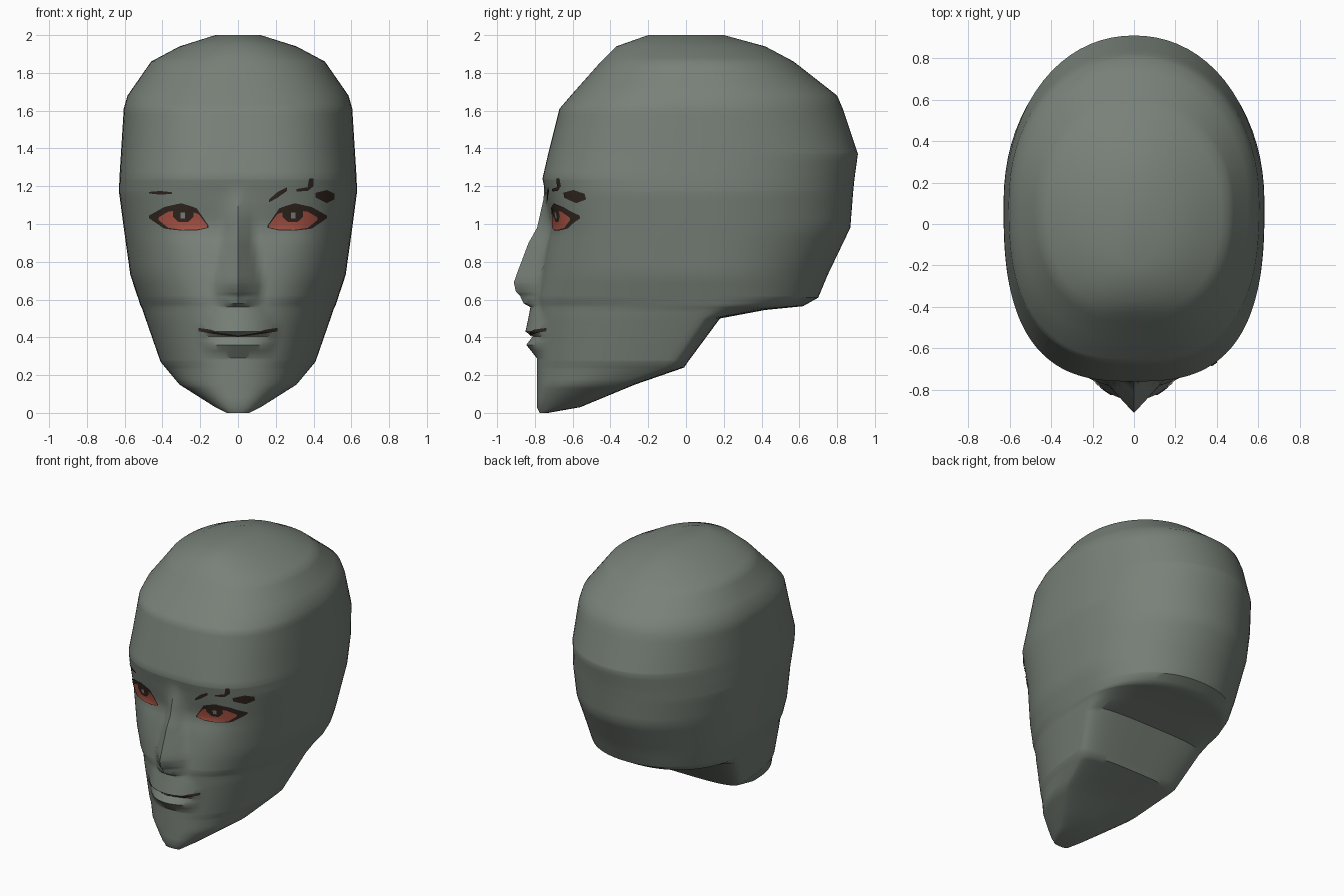
import bpy, bmesh, math

if "Cube" in bpy.data.objects:
    bpy.data.objects.remove(bpy.data.objects["Cube"])

def material(name, rgb):
    m = bpy.data.materials.new(name)
    m.diffuse_color = (*rgb, 1)
    m.use_nodes = True
    m.node_tree.nodes["Principled BSDF"].inputs["Base Color"].default_value = m.diffuse_color
    return m

SKIN = material("grey_green_skin", (0.19, 0.22, 0.19))
DARK = material("dark_brown", (0.032, 0.02, 0.014))
RED = material("eye_red", (0.42, 0.09, 0.06))
GLINT = material("eye_glint", (0.25, 0.24, 0.21))

# Head slices: z, half width, front y, back y, y of widest point, front and back roundness
SLICES = [
    (0.00, .06, -.775, -.73, -.75, 2.5, 2.0),
    (0.03, .12, -.79, -.56, -.62, 2.5, 2.5),
    (0.15, .31, -.79, -.27, -.36, 2.2, 3.0),
    (0.24, .385, -.79, -.01, -.13, 2.2, 3.5),
    (0.27, .41, -.79, .01, -.10, 2.2, 3.5),
    (0.50, .49, -.79, .18, .05, 2.3, 3.5),
    (0.545, .505, -.79, .42, .08, 2.3, 2.4),
    (0.565, .515, -.79, .62, .10, 2.3, 2.2),
    (0.61, .53, -.79, .70, .10, 2.4, 2.2),
    (0.73, .57, -.77, .75, .10, 2.5, 2.1),
    (0.98, .605, -.72, .87, .10, 2.8, 2.1),
    (1.17, .63, -.745, .885, .10, 2.8, 2.1),
    (1.24, .628, -.76, .892, .10, 2.8, 2.1),
    (1.37, .62, -.73, .91, .10, 2.7, 2.1),
    (1.61, .605, -.67, .83, .10, 2.6, 2.1),
    (1.68, .585, -.61, .80, .10, 2.5, 2.1),
    (1.86, .46, -.45, .57, .08, 2.3, 2.1),
    (1.94, .31, -.37, .42, .03, 2.1, 2.0),
    (2.00, .12, -.20, .20, .00, 2.0, 2.0),
]
# Forward bumps of the centre line: z, depth, half width
NOSE = [(.56, 0, .10), (.58, .04, .12), (.64, .115, .13), (.69, .135, .13),
        (.90, .098, .09), (1.13, .015, .07), (1.2, 0, .07)]
LIPS = [(.29, 0, .18), (.36, .055, .2), (.405, .022, .22), (.43, .06, .22),
        (.50, .045, .18), (.58, .03, .12), (.62, 0, .1)]

def lookup(table, z):
    if z <= table[0][0]:
        return table[0][1:]
    for a, b in zip(table, table[1:]):
        if z <= b[0]:
            t = (z - a[0]) / (b[0] - a[0])
            return tuple(p + (q - p) * t for p, q in zip(a[1:], b[1:]))
    return table[-1][1:]

def round_y(u, n):
    return max(0, 1 - min(1, abs(u)) ** n) ** (1 / n)

def front(x, z):
    """y of the face surface at x, z"""
    w, yf, yb, ym, nf, nb = lookup(SLICES, z)
    x = abs(x)
    y = ym + (yf - ym) * round_y(x / w, nf)
    d, hw = lookup(NOSE, z)
    y -= d * max(0, 1 - x / hw)
    d, hw = lookup(LIPS, z)
    y -= d * max(0, 1 - (x / hw) ** 2)
    # shallow eye socket
    y += .015 * math.exp(-((x - .22) / .12) ** 2 - ((z - 1.0) / .1) ** 2)
    return y

def make_object(name, verts, faces, mat, mirror=False):
    me = bpy.data.meshes.new(name)
    me.from_pydata(verts, [], faces)
    me.materials.append(mat)
    bm = bmesh.new()
    bm.from_mesh(me)
    if mirror:
        geom = bm.verts[:] + bm.edges[:] + bm.faces[:]
        bmesh.ops.mirror(bm, geom=geom, axis='X', merge_dist=0.0001)
        bmesh.ops.remove_doubles(bm, verts=bm.verts, dist=0.0001)
        bmesh.ops.recalc_face_normals(bm, faces=bm.faces)
    bm.to_mesh(me)
    bm.free()
    ob = bpy.data.objects.new(name, me)
    bpy.context.collection.objects.link(ob)
    bpy.ops.object.select_all(action='DESELECT')
    ob.select_set(True)
    bpy.context.view_layer.objects.active = ob
    bpy.ops.object.shade_smooth_by_angle(angle=math.radians(35))
    return ob

# Head: half loft of slices, mirrored
def build_head():
    levels = sorted({s[0] for s in SLICES} | {n[0] for n in NOSE} | {n[0] for n in LIPS}
                    | {round(.08 + .05 * i, 3) for i in range(37)})
    nf_steps, nb_steps = 32, 18
    verts, faces = [], []
    for z in levels:
        w, yf, yb, ym, nf, nb = lookup(SLICES, z)
        for i in range(nf_steps + 1):
            x = w * math.sin(math.pi / 2 * i / nf_steps)
            verts.append((x, front(x, z), z))
        for i in range(nb_steps - 1, -1, -1):
            u = math.sin(math.pi / 2 * i / nb_steps)
            verts.append((w * u, ym + (yb - ym) * round_y(u, nb), z))
    n = nf_steps + nb_steps + 1
    for r in range(len(levels) - 1):
        for c in range(n - 1):
            a = r * n + c
            faces.append((a, a + 1, a + n + 1, a + n))
    last = (len(levels) - 1) * n
    faces.append(tuple(range(n)))
    faces.append(tuple(range(last, last + n)))
    make_object("head", verts, faces, SKIN, mirror=True)

# Painted plate that hugs the face; stations are (x, low z, high z)
def plate(name, stations, mat, lift, side=1, cols=20, rows=6):
    verts, faces = [], []
    x0, x1 = stations[0][0], stations[-1][0]
    for c in range(cols + 1):
        x = x0 + (x1 - x0) * c / cols
        lo, hi = lookup(stations, x)
        for r in range(rows + 1):
            z = lo + (hi - lo) * r / rows
            verts.append((side * x, front(x, z) - lift, z))
    for c in range(cols):
        for r in range(rows):
            a = c * (rows + 1) + r
            f = (a, a + rows + 1, a + rows + 2, a + 1)
            faces.append(f if side > 0 else f[::-1])
    make_object(name, verts, faces, mat)

build_head()

# Eyes
for side, label in ((1, "right"), (-1, "left")):
    plate(label + "_eye_lid", [(.155, .98, .99), (.22, .965, 1.085), (.30, .965, 1.11),
                               (.39, .975, 1.09), (.47, 1.03, 1.045)], DARK, .005, side)
    plate(label + "_eye", [(.165, .982, .995), (.21, .972, 1.055), (.30, .969, 1.075),
                           (.37, .98, 1.065), (.42, 1.02, 1.035)], RED, .007, side)
    plate(label + "_pupil", [(.235, 1.04, 1.07), (.265, 1.01, 1.08), (.315, 1.01, 1.08),
                             (.345, 1.04, 1.07)], DARK, .008, side)
    plate(label + "_eye_glint", [(.28, 1.03, 1.06), (.305, 1.03, 1.06)], GLINT, .009, side)
    # Dark mouth line
    plate(label + "_mouth_line", [(0, .402, .409), (.1, .415, .424), (.14, .42, .44),
                                  (.21, .432, .45)], DARK, .006, side)

# Broken brow strokes
plate("right_brow_inner", [(.165, 1.115, 1.13), (.21, 1.14, 1.17), (.26, 1.175, 1.195)], DARK, .006)
plate("right_brow_middle", [(.31, 1.172, 1.185), (.37, 1.175, 1.195), (.375, 1.18, 1.24),
                            (.40, 1.2, 1.24)], DARK, .006)
plate("right_brow_outer", [(.41, 1.14, 1.165), (.47, 1.11, 1.18), (.51, 1.13, 1.16)], DARK, .006)
plate("left_brow", [(.35, 1.16, 1.168), (.41, 1.155, 1.175), (.47, 1.162, 1.17)], DARK, .006, -1)
